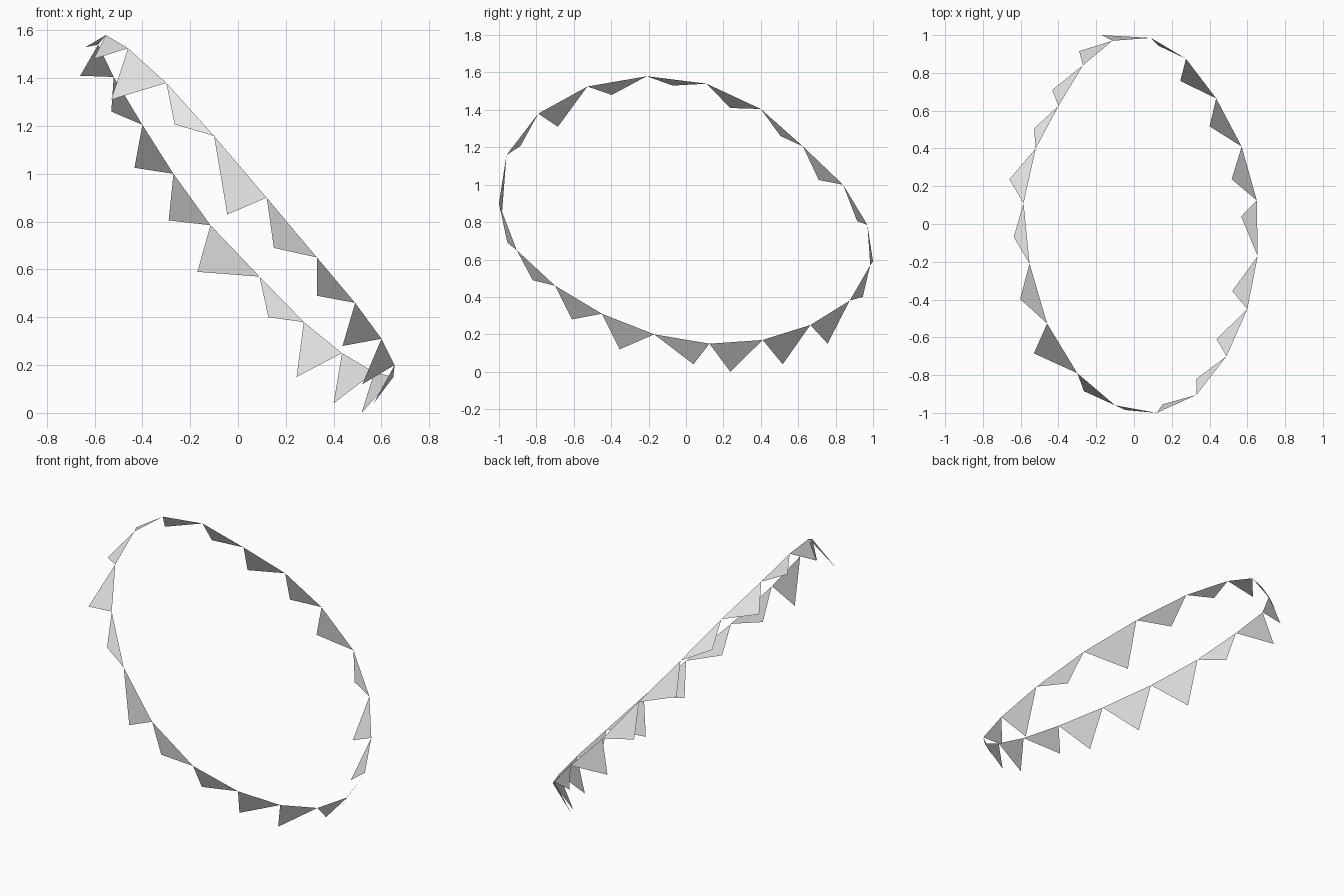
import bpy

cube = bpy.data.objects.get("Cube")
if cube:
    bpy.data.objects.remove(cube, do_unlink=True)

# One plain light grey cloth
cloth = bpy.data.materials.new("light_grey_cloth")
cloth.use_nodes = True
cloth.diffuse_color = (0.8, 0.8, 0.8, 1)
cloth.node_tree.nodes["Principled BSDF"].inputs["Base Color"].default_value = (0.8, 0.8, 0.8, 1)

# Tilted loop that the pennants hang from, one knot per pennant corner
loop_path = [
    (0.12, -1.00, 0.90), (0.33, -0.905, 0.65), (0.49, -0.70, 0.46), (0.60, -0.45, 0.31),
    (0.655, -0.17, 0.20), (0.65, 0.125, 0.15), (0.57, 0.41, 0.17), (0.435, 0.665, 0.25),
    (0.275, 0.875, 0.38), (0.09, 0.985, 0.57), (-0.115, 0.97, 0.785), (-0.27, 0.84, 1.00),
    (-0.40, 0.625, 1.205), (-0.52, 0.40, 1.405), (-0.585, 0.11, 1.54), (-0.553, -0.21, 1.58),
    (-0.46, -0.527, 1.525), (-0.30, -0.79, 1.38), (-0.10, -0.96, 1.158),
]

# Free tip of each pennant, swinging to its own side
tips = [
    (0.15, -0.955, 0.69), (0.33, -0.82, 0.49), (0.437, -0.61, 0.28), (0.52, -0.355, 0.12),
    (0.567, 0.04, 0.04), (0.517, 0.237, 0.0), (0.40, 0.517, 0.04), (0.245, 0.757, 0.15),
    (0.127, 0.945, 0.40), (-0.17, 1.00, 0.59), (-0.29, 0.915, 0.805), (-0.433, 0.71, 1.025),
    (-0.53, 0.505, 1.26), (-0.66, 0.237, 1.41), (-0.637, -0.07, 1.53), (-0.603, -0.397, 1.48),
    (-0.53, -0.685, 1.31), (-0.265, -0.885, 1.207), (-0.045, -0.985, 0.83),
]


def pennant(number, start, end, tip):
    """Single flat triangle hung between two neighbouring knots."""
    name = f"pennant_{number:02d}"
    mesh = bpy.data.meshes.new(name)
    mesh.from_pydata([start, tip, end], [], [(0, 1, 2)])
    mesh.materials.append(cloth)
    mesh.update()
    bpy.context.collection.objects.link(bpy.data.objects.new(name, mesh))


# Hang a pennant on every span of the closed loop
for i, tip in enumerate(tips):
    pennant(i + 1, loop_path[i], loop_path[(i + 1) % len(loop_path)], tip)
